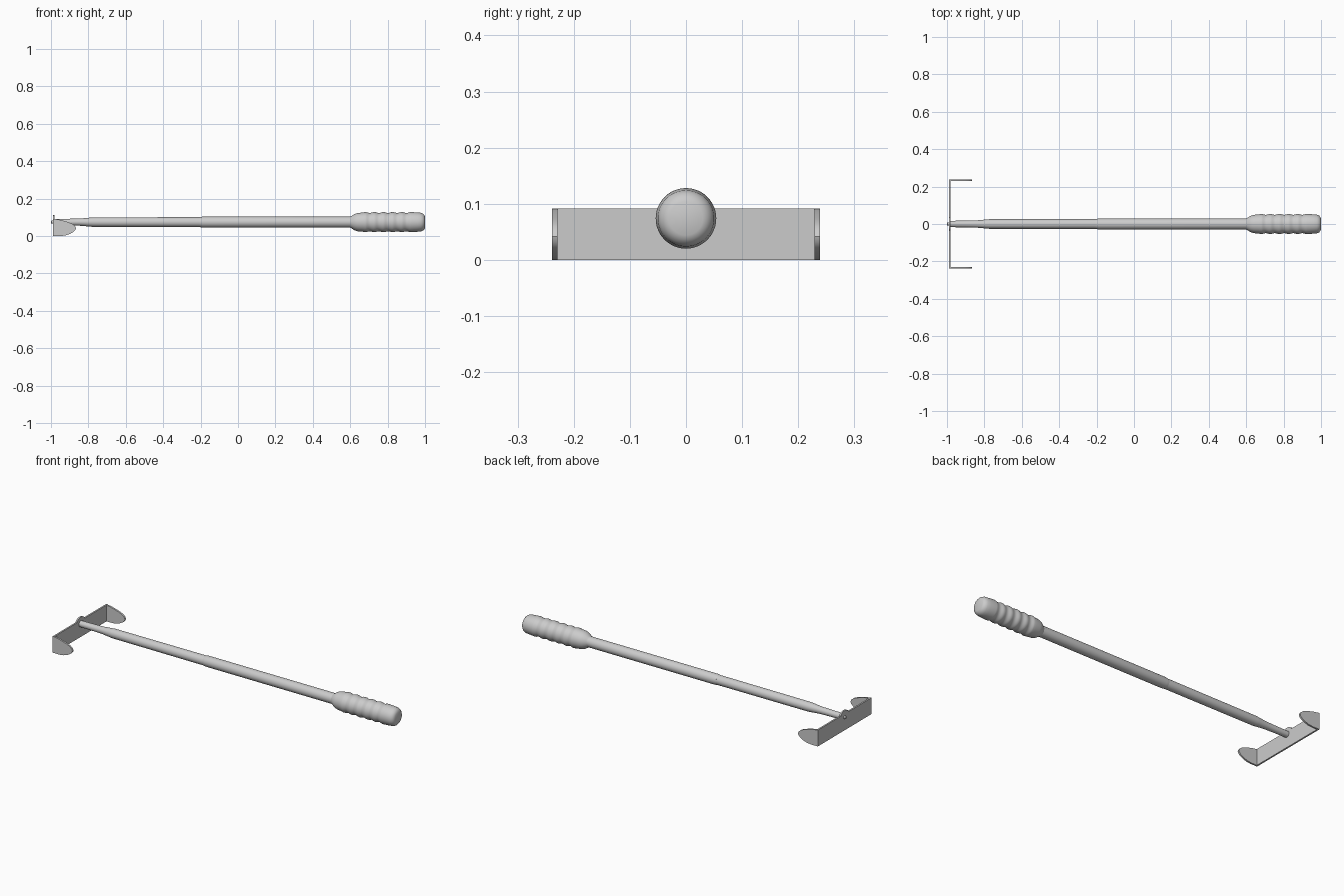
import bpy, bmesh, math
from mathutils import Matrix, Vector

if "Cube" in bpy.data.objects:
    bpy.data.objects.remove(bpy.data.objects["Cube"])

AXIS_Z = 0.074


def finish(name, bm, angle=35):
    bmesh.ops.remove_doubles(bm, verts=bm.verts, dist=1e-5)
    bmesh.ops.recalc_face_normals(bm, faces=bm.faces)
    me = bpy.data.meshes.new(name)
    bm.to_mesh(me)
    bm.free()
    ob = bpy.data.objects.new(name, me)
    bpy.context.collection.objects.link(ob)
    bpy.ops.object.select_all(action='DESELECT')
    ob.select_set(True)
    bpy.context.view_layer.objects.active = ob
    bpy.ops.object.shade_smooth_by_angle(angle=math.radians(angle))
    return ob


def lathe(name, profile, steps=40):
    """Spin (x, radius) points around the tool's long axis."""
    bm = bmesh.new()
    verts = [bm.verts.new((x, 0, AXIS_Z + r)) for x, r in profile]
    edges = [bm.edges.new(p) for p in zip(verts, verts[1:])]
    bmesh.ops.spin(bm, geom=verts + edges, cent=(0, 0, AXIS_Z), axis=(1, 0, 0),
                   angle=math.tau, steps=steps, use_merge=True)
    return finish(name, bm)


def plate(name, points, direction):
    """Extrude a flat outline into a solid sheet."""
    bm = bmesh.new()
    face = bm.faces.new([bm.verts.new(p) for p in points])
    geom = bmesh.ops.extrude_face_region(bm, geom=[face], use_keep_orig=True)['geom']
    bmesh.ops.translate(bm, vec=direction,
                        verts=[g for g in geom if isinstance(g, bmesh.types.BMVert)])
    return finish(name, bm)


# Telescoping shaft: narrow tip, middle tube, outer tube
lathe("shaft_tip", [(-0.988, 0), (-0.988, 0.017), (-0.9, 0.018), (-0.84, 0.0195),
                    (-0.79, 0.024), (-0.78, 0)])
lathe("shaft_middle", [(-0.79, 0), (-0.79, 0.024), (-0.775, 0.0255), (-0.19, 0.0265), (-0.19, 0)])
lathe("shaft_outer", [(-0.205, 0), (-0.205, 0.0265), (-0.19, 0.029), (0.62, 0.029), (0.62, 0)])

# Ribbed grip: flared neck, soft ribs, rounded butt
grip = [(0.6, 0), (0.6, 0.029), (0.608, 0.034), (0.622, 0.043), (0.64, 0.049), (0.665, 0.051)]
for i in range(41):
    t = i / 40
    grip.append((0.68 + 0.245 * t, 0.0515 + 0.0025 * math.cos(math.tau * 5 * t)))
grip += [(0.96, 0.0515), (0.978, 0.050), (0.99, 0.045), (0.996, 0.038), (1.0, 0.03), (1.0, 0)]
lathe("grip", grip, 48)

# Blade with a rounded tab rising behind the shaft
tab = [(-0.99, 0.034 * math.cos(a), 0.092 + 0.019 * math.sin(a))
       for a in [math.pi * i / 12 for i in range(13)]]
plate("blade", [(-0.99, -0.239, 0), (-0.99, 0.239, 0), (-0.99, 0.239, 0.092)]
      + tab + [(-0.99, -0.239, 0.092)], (0.009, 0, 0))

# Side wings with a rounded, drooping nose
nose = [(-0.945, 0), (-0.922, 0.003), (-0.9, 0.010), (-0.88, 0.021), (-0.869, 0.032),
        (-0.866, 0.042), (-0.871, 0.053), (-0.884, 0.064), (-0.905, 0.073),
        (-0.935, 0.082), (-0.96, 0.088)]
outline = [(-0.99, 0)] + nose + [(-0.99, 0.092)]
for side, label in ((-1, "front"), (1, "back")):
    plate("wing_" + label, [(x, side * 0.239, z) for x, z in outline], (0, -side * 0.010, 0))

# Rivet end poking through the blade
lathe("rivet", [(-0.985, 0), (-0.985, 0.009), (-0.998, 0.008), (-1.0, 0.005), (-1.0, 0)], 20)
